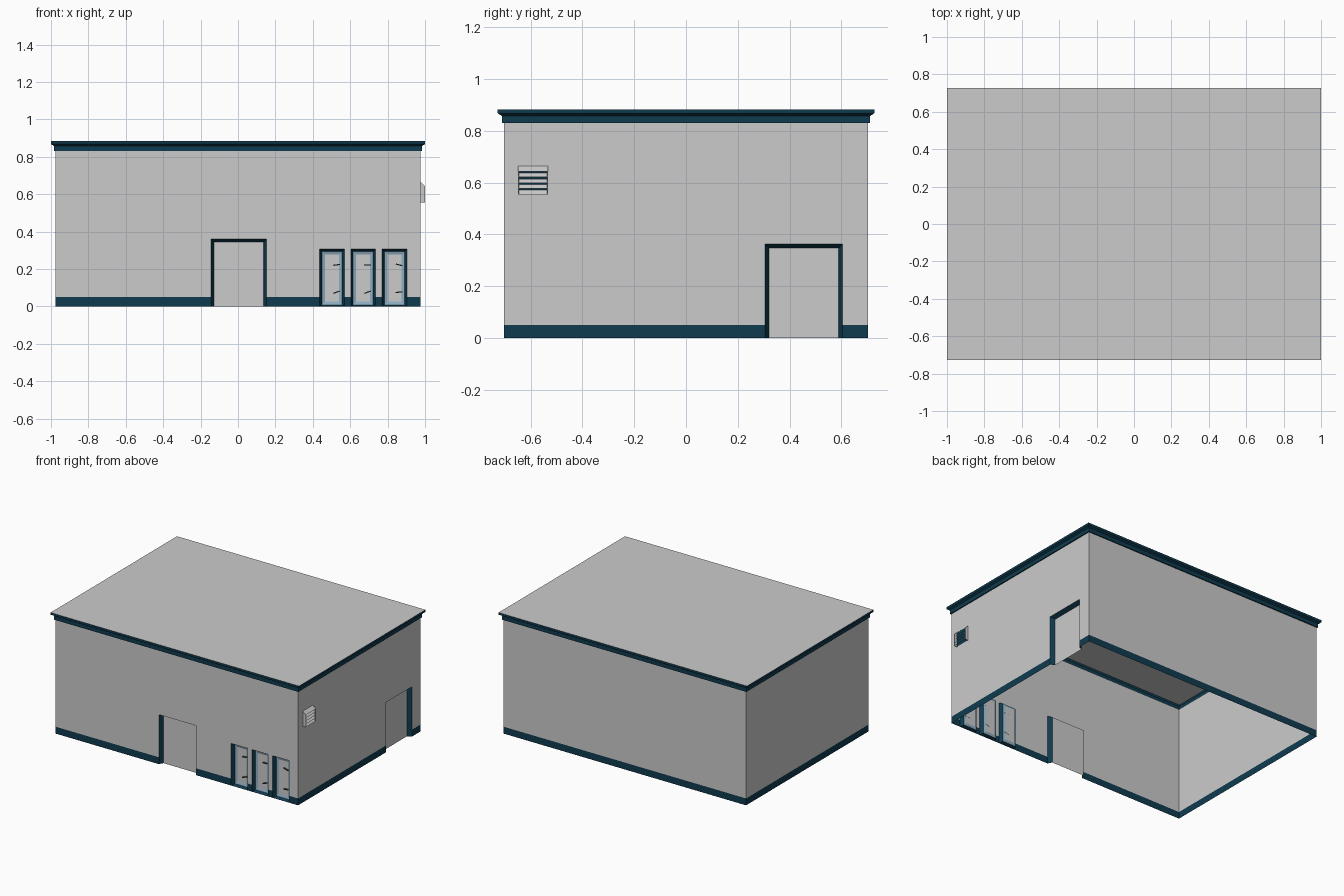
import bpy, bmesh, math
from mathutils import Vector, Matrix

if "Cube" in bpy.data.objects:
    bpy.data.objects.remove(bpy.data.objects["Cube"])

HX, HY = 0.976, 0.703            # half sizes of the wall shell
BASE, WALL, TOP = 0.05, 0.83, 0.883
UP = Vector((0, 0, 1))


def material(name, rgb):
    m = bpy.data.materials.new(name)
    m.diffuse_color = (*rgb, 1)
    m.use_nodes = True
    m.node_tree.nodes["Principled BSDF"].inputs["Base Color"].default_value = m.diffuse_color
    return m


GREY, TEAL, BLUE, DARK = 0, 1, 2, 3
MATS = [material("wall_grey", (0.6, 0.6, 0.6)),
        material("dark_teal", (0.005, 0.044, 0.078)),
        material("frame_blue", (0.27, 0.42, 0.54)),
        material("handle_dark", (0.05, 0.055, 0.06))]


def finish(name, bm):
    me = bpy.data.meshes.new(name)
    bmesh.ops.remove_doubles(bm, verts=bm.verts, dist=1e-5)
    bm.to_mesh(me)
    bm.free()
    for m in MATS:
        me.materials.append(m)
    ob = bpy.data.objects.new(name, me)
    bpy.context.collection.objects.link(ob)
    return ob


def face(bm, pts, mat):
    f = bm.faces.new([bm.verts.new(p) for p in pts])
    f.material_index = mat
    return f


def side(nx, ny):
    """Maps (along, height, depth inwards) on one outer side to 3D."""
    n = Vector((nx, ny, 0))
    t = UP.cross(n)
    dist = HX if nx else HY
    return lambda u, z, d=0: n * (dist - d) + t * u + UP * z


FRONT, RIGHT, BACK, LEFT = side(0, -1), side(1, 0), side(0, 1), side(-1, 0)


# Walls: thin sheets with openings and a painted base band
def wall(name, place, half, openings=()):
    bm = bmesh.new()
    us = sorted({-half, half, *[o[0] for o in openings], *[o[1] for o in openings]})
    zs = sorted({0, BASE, WALL, *[o[2] for o in openings]})
    for a, b in zip(us, us[1:]):
        for c, d in zip(zs, zs[1:]):
            if any(o[0] <= a and b <= o[1] and d <= o[2] for o in openings):
                continue
            face(bm, [place(a, c), place(b, c), place(b, d), place(a, d)],
                 TEAL if d <= BASE else GREY)
    return finish(name, bm)


# Recessed opening: nested rings (inset, bottom height, depth, colour) and a panel
def recess(name, place, opening, rings):
    u0, u1, z1 = opening
    bm = bmesh.new()

    def loop(i, zb, d):
        return [place(u0 + i, zb, d), place(u1 - i, zb, d),
                place(u1 - i, z1 - i, d), place(u0 + i, z1 - i, d)]

    outer = loop(0, 0, 0)
    for i, zb, d, mat in rings:
        inner = loop(i, zb, d)
        for k in range(4):
            if k == 0 and zb == 0:
                continue          # doors have no threshold
            j = (k + 1) % 4
            face(bm, [outer[k], outer[j], inner[j], inner[k]], mat)
        outer = inner
    face(bm, outer, GREY)
    return finish(name, bm)


front_door = (-0.145, 0.153, 0.36)
side_door = (0.305, 0.605, 0.363)
panels = [(c - 0.066, c + 0.066, 0.306) for c in (0.503, 0.669, 0.837)]

wall("front_wall", FRONT, HX, [front_door] + panels)
wall("right_wall", RIGHT, HY, [side_door])
wall("back_wall", BACK, HX)
wall("left_wall", LEFT, HY)

door_rings = [(0.016, 0, 0.03, TEAL)]
recess("front_door", FRONT, front_door, door_rings)
recess("side_door", RIGHT, side_door, door_rings)

# Three narrow glazed doors with two small dark handles each
tilts = [(8, 20), (0, 20), (-15, 5)]
for n, (p, tilt) in enumerate(zip(panels, tilts), 1):
    recess(f"glazed_door_{n}", FRONT, p,
           [(0.012, 0.008, 0.025, TEAL), (0.029, 0.026, 0.03, BLUE)])
    bm = bmesh.new()
    for z, a in zip((0.222, 0.076), tilt):
        c = FRONT((p[0] + p[1]) / 2 + 0.024, z, 0.025)
        bmesh.ops.create_cube(bm, size=1, matrix=Matrix.Translation(c)
                              @ Matrix.Rotation(-math.radians(a), 4, 'Y')
                              @ Matrix.Diagonal((0.036, 0.01, 0.006, 1)))
    for f in bm.faces:
        f.material_index = DARK
    finish(f"handles_{n}", bm)

# Cornice: stepped profile (outward offset, height) carried round the walls
profile = [(0, WALL), (0.008, WALL), (0.008, 0.858), (0.023, 0.867), (0.024, 0.87), (0.024, TOP)]


def rim(off, z):
    x, y = HX + off, HY + off
    return [Vector(v) for v in ((-x, -y, z), (x, -y, z), (x, y, z), (-x, y, z))]


bm = bmesh.new()
for lo, hi in zip(profile, profile[1:]):
    a, b = rim(*lo), rim(*hi)
    for k in range(4):
        j = (k + 1) % 4
        face(bm, [a[k], a[j], b[j], b[k]], TEAL)
finish("cornice", bm)

# Roof sheet
bm = bmesh.new()
face(bm, rim(0.024, TOP), GREY)
finish("roof", bm)

# Louvred vent on the right wall
V0, V1, ZB, ZT, OUT = -0.649, -0.533, 0.555, 0.665, -0.024
bm = bmesh.new()
for a, b in ((V0, V0 + 0.004), (V1 - 0.004, V1)):      # side cheeks
    outline = [(ZB, 0), (ZB, OUT), (0.643, OUT), (ZT, 0)]
    pa = [RIGHT(a, z, d) for z, d in outline]
    pb = [RIGHT(b, z, d) for z, d in outline]
    face(bm, pa, GREY)
    face(bm, pb[::-1], GREY)
    for k in range(4):
        j = (k + 1) % 4
        face(bm, [pa[j], pa[k], pb[k], pb[j]], GREY)
for k in range(5):                                     # sloping slats
    z = ZB + k * 0.022
    lo, hi = z, z + (0.016 if k < 4 else 0.022)
    inner = -0.008 if k < 4 else 0
    face(bm, [RIGHT(V0, lo, OUT), RIGHT(V1, lo, OUT),
              RIGHT(V1, hi, inner), RIGHT(V0, hi, inner)], GREY)
face(bm, [RIGHT(V0, ZB, -0.002), RIGHT(V1, ZB, -0.002),
          RIGHT(V1, ZT - 0.003, -0.002), RIGHT(V0, ZT - 0.003, -0.002)], TEAL)
finish("wall_vent", bm)
